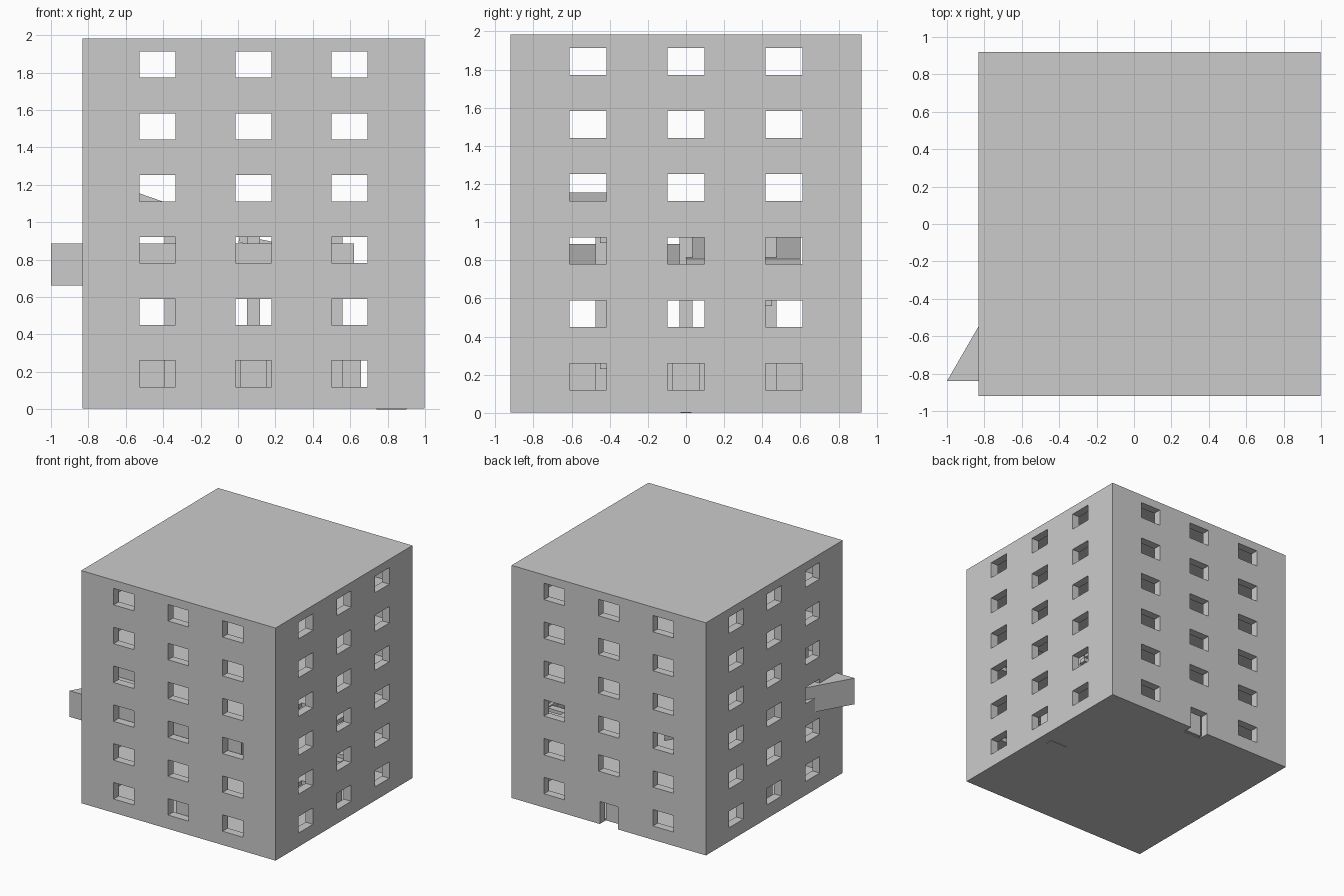
import bpy, bmesh, math
from mathutils import Matrix, Vector

if "Cube" in bpy.data.objects:
    bpy.data.objects.remove(bpy.data.objects["Cube"])

CX = 0.083            # building centre in x
HX, HY = 0.915, 0.92  # half width / half depth
H, T = 0.3305, 0.07   # storey height, wall thickness
FLOORS = 6


def boxes(name, items):
    """One object out of boxes given as (x0, x1, y0, y1, z0, z1)."""
    bm = bmesh.new()
    for x0, x1, y0, y1, z0, z1 in items:
        m = Matrix.Translation(((x0 + x1) / 2, (y0 + y1) / 2, (z0 + z1) / 2))
        m = m @ Matrix.Diagonal((x1 - x0, y1 - y0, z1 - z0, 1))
        bmesh.ops.create_cube(bm, size=1, matrix=m)
    me = bpy.data.meshes.new(name)
    bm.to_mesh(me)
    bm.free()
    ob = bpy.data.objects.new(name, me)
    bpy.context.collection.objects.link(ob)
    return ob


def cut(ob, cutter):
    mod = ob.modifiers.new("cut", 'BOOLEAN')
    mod.operation, mod.solver, mod.object = 'DIFFERENCE', 'EXACT', cutter
    bpy.context.view_layer.objects.active = ob
    bpy.ops.object.modifier_apply(modifier=mod.name)
    bpy.data.objects.remove(cutter)


def prism(name, pts, z0, z1):
    bm = bmesh.new()
    face = bm.faces.new([bm.verts.new((x, y, z0)) for x, y in pts])
    top = bmesh.ops.extrude_face_region(bm, geom=[face])
    verts = [v for v in top['geom'] if isinstance(v, bmesh.types.BMVert)]
    bmesh.ops.translate(bm, vec=(0, 0, z1 - z0), verts=verts)
    bmesh.ops.recalc_face_normals(bm, faces=bm.faces)
    me = bpy.data.meshes.new(name)
    bm.to_mesh(me)
    bm.free()
    ob = bpy.data.objects.new(name, me)
    bpy.context.collection.objects.link(ob)
    return ob


# outer shell, hollowed into one room per storey
shell = boxes("building_shell", [(CX - HX, CX + HX, -HY, HY, 0.003, FLOORS * H)])
cut(shell, boxes("room_cutter", [
    (CX - HX + T, CX + HX - T, -HY + T, HY - T, k * H + 0.01, (k + 1) * H - 0.025)
    for k in range(FLOORS)]))

# windows on all four sides, with a door in the middle of the back
holes = []
W, D = 0.097, 0.02
for k in range(FLOORS):
    z0, z1 = k * H + 0.12, k * H + 0.26
    for c in (-0.513, 0, 0.513):
        for s in (-1, 1):
            y0, y1 = sorted((s * (HY - T - D), s * (HY + D)))
            if k == 0 and c == 0 and s == 1:
                holes.append((CX - 0.085, CX + 0.085, y0, y1, -0.05, 0.195))
            else:
                holes.append((CX + c - W, CX + c + W, y0, y1, z0, z1))
            x0, x1 = sorted((s * (HX - T - D), s * (HX + D)))
            holes.append((CX + x0, CX + x1, c - W, c + W, z0, z1))

# stair wells through the floor slabs
SX0, SX1 = 0.74, 0.90
for k in (1, 2, 3):
    y0, y1 = ((-0.63, -0.2), (0.2, 0.63))[(k + 1) % 2]
    holes.append((SX0, SX1, *((-0.63, -0.2) if k % 2 else (0.2, 0.63)),
                  k * H - 0.06, k * H + 0.05))
cut(shell, boxes("opening_cutter", holes))

# stairs, one flight per storey, alternating direction
for k in range(3):
    d = -1 if k % 2 == 0 else 1
    steps = []
    for i in range(10):
        y, z = d * i * 0.06, k * H + i * 0.033
        steps.append((SX0, SX1, y - 0.03, y + 0.03, z, z + 0.034))
    boxes(f"stair_flight_{k + 1}", steps)

# crossing partition walls on the ground floor
P = 0.073
boxes("ground_partition_lengthwise", [(CX - HX + T, CX + HX - T - 0.27, -P, P, 0.01, H - 0.025),
                                      (SX1, CX + HX - T, -P, P, 0.01, H - 0.025)])
boxes("ground_partition_crosswise", [(CX - P, CX + P, -HY + T, HY - T, 0.01, H - 0.025)])

# square pillars on the lower storeys
for k in range(3):
    boxes(f"pillars_{k + 1}", [
        (CX + a - 0.035, CX + a + 0.035, b - 0.035, b + 0.035, k * H + 0.01, (k + 1) * H - 0.025)
        for a in (-0.44, 0, 0.44) for b in (-0.44, 0, 0.44)
        if k > 0 or (a and b)])

# wedge-shaped block on the third storey, its corner breaking through the left wall
L = 1.62
prism("wedge_block", [(-1, -0.84), (-1 + L, -0.84), (-1 + L / 2, -0.84 + L * 0.866)],
      0.663, 0.885)

# leaning slab beside the wedge, and a low heap on the storey above
slab = boxes("leaning_slab", [(-0.3, 0.3, -0.3, 0.3, -0.02, 0.02)])
slab.matrix_world = Matrix.Translation((0.3, 0.3, 0.85)) @ Matrix.Rotation(math.radians(12), 4, 'Y')
heap = prism("rubble_heap", [(-0.72, 3 * H), (-0.15, 3 * H), (-0.4, 1.11), (-0.53, 1.155), (-0.72, 1.155)],
             0.40, 0.62)
heap.matrix_world = Matrix.Rotation(math.radians(90), 4, 'X')
